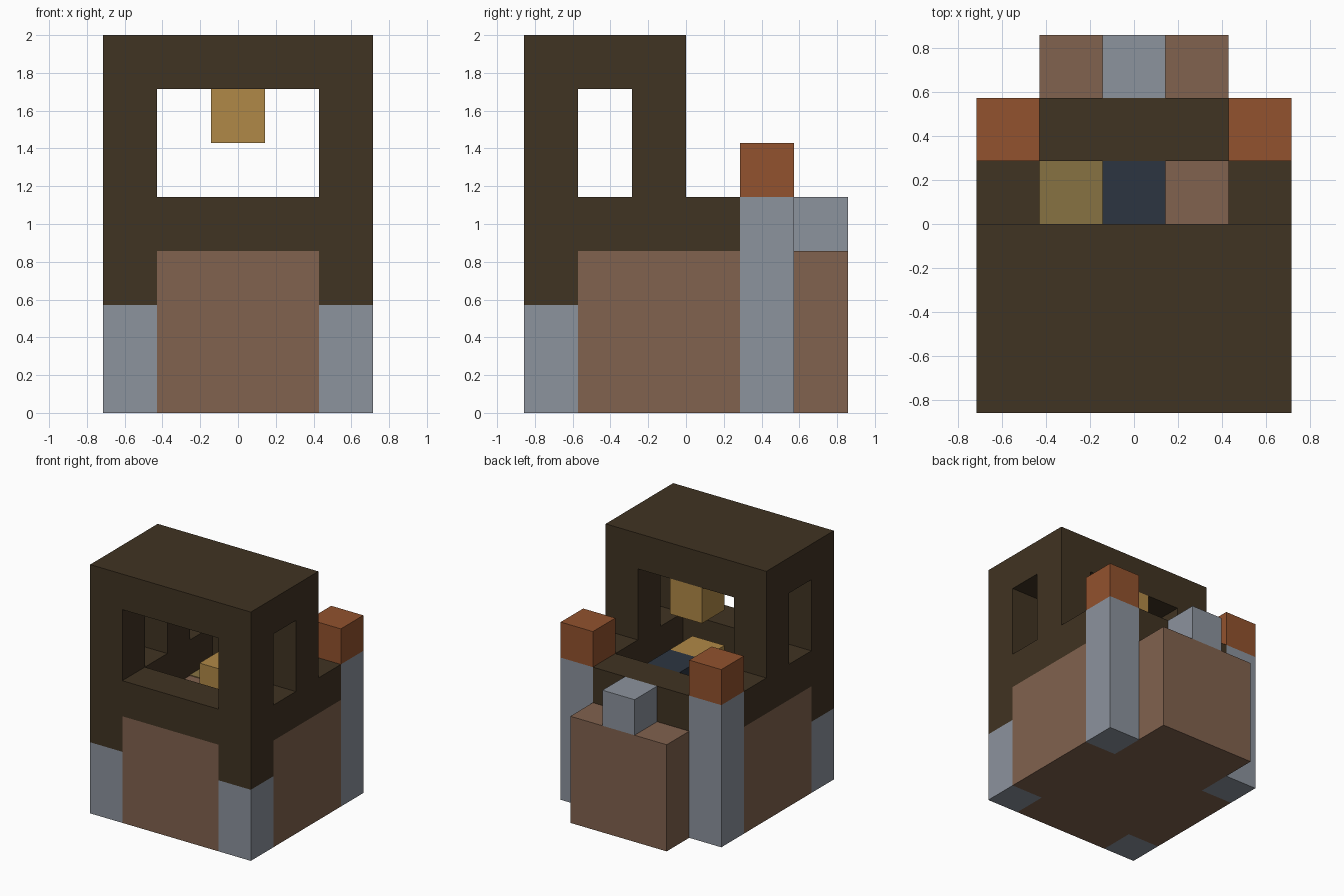
import bpy
import bmesh
from mathutils import Vector

old = bpy.data.objects.get("Cube")
if old:
    bpy.data.objects.remove(old, do_unlink=True)

U = 2 / 7  # one block; all part sizes below are in blocks


def material(name, rgb):
    colour = [(c / 255 / 12.92) if c < 11 else ((c / 255 + 0.055) / 1.055) ** 2.4 for c in rgb] + [1]
    m = bpy.data.materials.new(name)
    m.use_nodes = True
    m.diffuse_color = colour
    m.node_tree.nodes["Principled BSDF"].inputs["Base Color"].default_value = colour
    return m


DARK = material("dark_wood", (64, 51, 34))
BROWN = material("brown_wood", (129, 98, 78))
GREY = material("grey_stone", (140, 147, 157))
ORANGE = material("orange_clay", (146, 82, 46))
YELLOW = material("golden_wood", (176, 137, 71))
OLIVE = material("straw", (135, 114, 66))
BLUE = material("slate_blue", (44, 53, 65))


def box(name, mat, x, y, z):
    lo, hi = Vector((x[0], y[0], z[0])), Vector((x[1], y[1], z[1]))
    bm = bmesh.new()
    bmesh.ops.create_cube(bm, size=1)
    for v in bm.verts:
        v.co = U * Vector([lo[i] if v.co[i] < 0 else hi[i] for i in range(3)])
    mesh = bpy.data.meshes.new(name)
    bm.to_mesh(mesh)
    bm.free()
    mesh.materials.append(mat)
    ob = bpy.data.objects.new(name, mesh)
    bpy.context.collection.objects.link(ob)
    return ob


def pair(name, mat, y, z):
    """The same block on both outer sides."""
    box("left_" + name, mat, (1.5, 2.5), y, z)
    box("right_" + name, mat, (-2.5, -1.5), y, z)


INNER, FULL, MID = (-1.5, 1.5), (-2.5, 2.5), (-0.5, 0.5)

# Lower body
box("body", BROWN, FULL, (-2, 1), (0, 3))
box("front_panel", BROWN, INNER, (-3, -2), (0, 3))
box("rear_body", BROWN, INNER, (1, 3), (0, 3))
pair("front_foot", GREY, (-3, -2), (0, 2))
pair("front_corner", DARK, (-3, -2), (2, 3))

# Rear posts with caps and the small block behind
pair("rear_post", GREY, (1, 2), (0, 4))
pair("post_cap", ORANGE, (1, 2), (4, 5))
box("rear_block", GREY, MID, (2, 3), (3, 4))

# Rim around the open interior
box("front_rim", DARK, FULL, (-3, -2), (3, 4))
pair("rim", DARK, (-2, 1), (3, 4))
box("rear_rim", DARK, INNER, (1, 2), (3, 4))

# Cabin pillars and roof
pair("front_pillar", DARK, (-3, -2), (4, 6))
pair("back_pillar", DARK, (-1, 0), (4, 6))
box("roof", DARK, FULL, (-3, 0), (6, 7))

# Interior parts
box("seat", YELLOW, MID, (-1, 0), (3, 4))
box("lamp", YELLOW, MID, (-1, 0), (5, 6))
box("centre_block", BLUE, MID, (0, 1), (3, 4))
box("floor_plate", OLIVE, (-1.5, -0.5), (0, 1), (3, 3.02))
